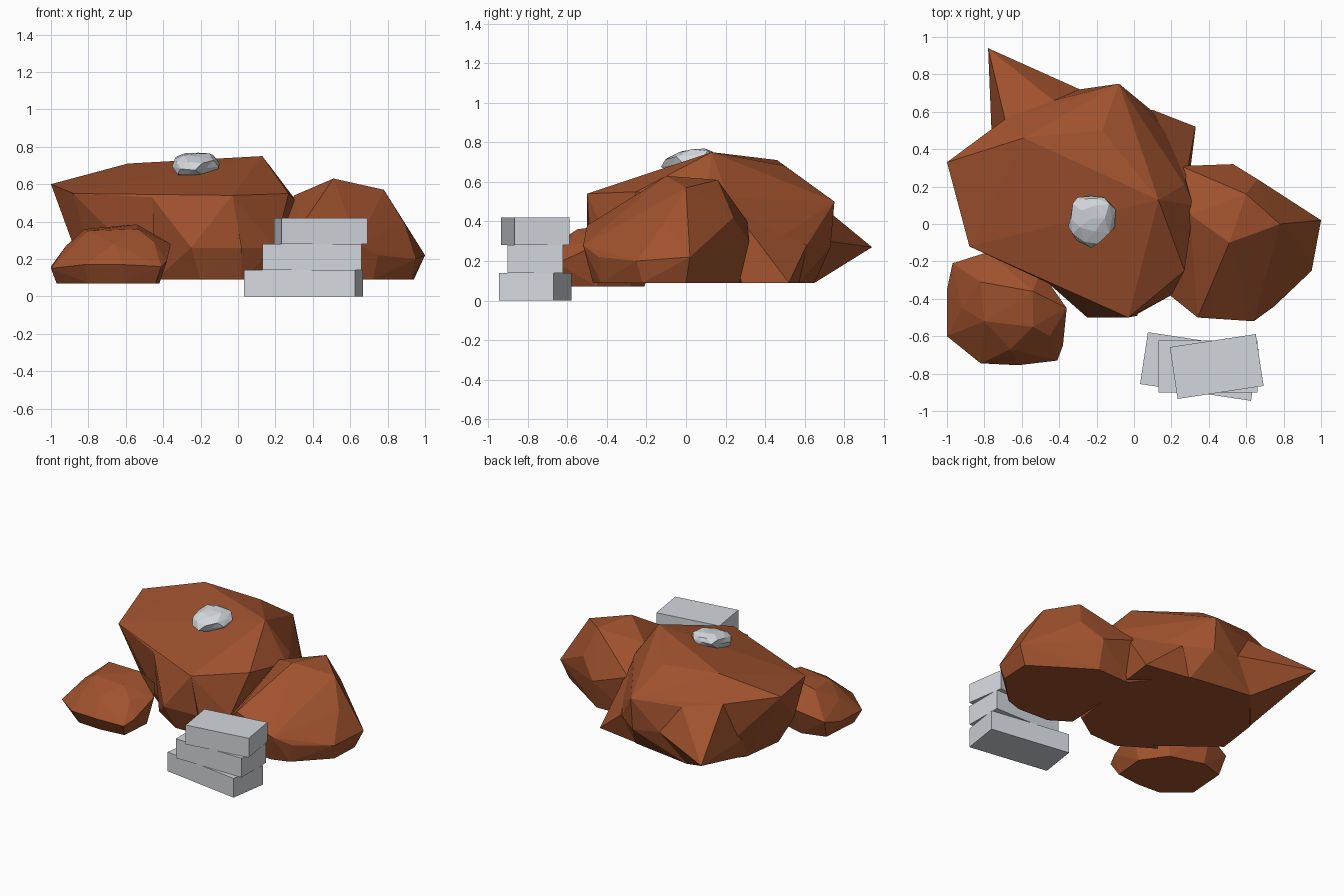
import bpy, bmesh, math, random
from mathutils import Matrix

cube = bpy.data.objects.get("Cube")
if cube:
    bpy.data.objects.remove(cube, do_unlink=True)


def make_material(name, colour):
    material = bpy.data.materials.new(name)
    material.use_nodes = True
    rgba = (*colour, 1)
    material.diffuse_color = rgba
    material.node_tree.nodes["Principled BSDF"].inputs["Base Color"].default_value = rgba
    return material


rust = make_material("rust rock", (.35, .084, .027))
grey = make_material("pale grey", (.65, .68, .72))


def add_object(name, bm, material):
    """Turn a finished bmesh into a flat shaded object."""
    bmesh.ops.recalc_face_normals(bm, faces=bm.faces)
    mesh = bpy.data.meshes.new(name)
    bm.to_mesh(mesh)
    bm.free()
    mesh.materials.append(material)
    item = bpy.data.objects.new(name, mesh)
    bpy.context.collection.objects.link(item)
    return item


def wrap_points(bm):
    """Wrap a faceted skin around loose corners."""
    result = bmesh.ops.convex_hull(bm, input=bm.verts)
    spare = {v for v in result["geom_interior"] + result["geom_unused"]
             if isinstance(v, bmesh.types.BMVert)}
    bmesh.ops.delete(bm, geom=list(spare), context="VERTS")


def add_boulder(name, corners, floor, base):
    """Build a boulder from its corners and a flat underside outline."""
    bm = bmesh.new()
    for corner in corners:
        bm.verts.new(corner)
    for x, y in base:
        bm.verts.new((x, y, floor))
    wrap_points(bm)
    return add_object(name, bm, rust)


# Large boulder with a broad sloping top
add_boulder(
    "large_boulder",
    [(-1, .33, .6), (-.88, -.12, .55), (-.46, -.315, .53), (-.03, -.5, .54),
     (.27, -.25, .55), (.13, .13, .75), (-.17, .5, .68), (-.59, .46, .71),
     (-.08, .75, .5), (-.43, .66, .5), (-.69, .56, .55), (.32, .1, .5),
     (.27, .21, .52), (.02, -.48, .26), (.2, -.38, .26), (-.08, .73, .27),
     (-.29, .72, .3), (.25, .4, .27), (.09, .61, .28), (-.89, .03, .3),
     (-.72, .5, .27)],
    .09,
    [(-.76, .02), (-.42, -.25), (.02, -.42), (.2, -.3), (.29, .25),
     (0, .58), (-.46, .65), (-.72, .33)])

# Wedge bulging from the front of the large boulder
add_boulder(
    "front_wedge",
    [(-.25, -.5, .26), (-.46, -.315, .53), (-.03, -.5, .54), (.02, -.49, .26),
     (-.2, -.2, .5)],
    .09, [(-.44, -.28), (-.2, -.43), (.02, -.42), (-.1, -.2)])

# Sharp spur at the back of the large boulder
add_boulder(
    "back_spur",
    [(-.78, .94, .27), (-.69, .56, .55), (-.43, .66, .5), (-.29, .72, .3),
     (-.76, .45, .27)],
    .09, [(-.46, .65), (-.72, .3), (-.4, .5)])

# Low pointed ledge at the back left of the large boulder
add_boulder(
    "back_ledge",
    [(.25, .4, .27), (.1, .61, .28), (.27, .21, .5), (-.05, .5, .3)],
    .09, [(.33, .52), (.3, .28), (-.05, .58)])

# Medium boulder on the left side
add_boulder(
    "side_boulder",
    [(.51, -.1, .63), (.78, 0, .57), (.6, .16, .61), (.3, .05, .54),
     (.89, -.11, .39), (.25, .31, .4), (.53, .32, .3), (.66, .24, .42),
     (1, .02, .22), (.95, -.25, .2), (.75, -.44, .22), (.64, -.52, .28),
     (.34, -.5, .38), (.19, -.38, .25)],
    .09,
    [(.94, 0), (.93, -.22), (.72, -.43), (.6, -.47), (.36, -.46),
     (.22, -.37), (.26, .26), (.53, .27)])

# Small boulder at the front right
add_boulder(
    "small_boulder",
    [(-.97, -.21, .2), (-.78, -.15, .26), (-.5, -.25, .27), (-.36, -.45, .28),
     (-.38, -.65, .19), (-.41, -.73, .16), (-.62, -.755, .17),
     (-.82, -.745, .17), (-1, -.6, .15), (-1, -.35, .16), (-.82, -.31, .36),
     (-.54, -.36, .385), (-.54, -.55, .36), (-.8, -.52, .35),
     (-.66, -.67, .28), (-.45, -.6, .29), (-.92, -.45, .27)],
    .07,
    [(-.97, -.55), (-.95, -.26), (-.78, -.21), (-.54, -.28), (-.42, -.45),
     (-.44, -.68), (-.62, -.7), (-.8, -.69)])

# Pale craggy stone resting on the large boulder
random.seed(4)
bm = bmesh.new()
bmesh.ops.create_icosphere(bm, subdivisions=2, radius=1)
for vert in bm.verts:
    x, y, z = vert.co * random.uniform(.82, 1.16)
    vert.co = (x * .125 - .23, y * .14 + .03, z * .065 + y * .025 + .703)
add_object("pale_stone", bm, grey)

# Stack of three twisted slabs
height = .14
slabs = [("bottom_slab", .35, .6, -8.6),
         ("middle_slab", .395, .53, 0),
         ("top_slab", .442, .465, 8.6)]
for level, (name, x, length, turn) in enumerate(slabs):
    bm = bmesh.new()
    bmesh.ops.create_cube(bm, size=1)
    place = Matrix.Translation((x, -.762, height * (level + .5)))
    spin = Matrix.Rotation(math.radians(turn), 4, "Z")
    size = Matrix.Diagonal((length, .28, height, 1))
    bm.transform(place @ spin @ size)
    add_object(name, bm, grey)
